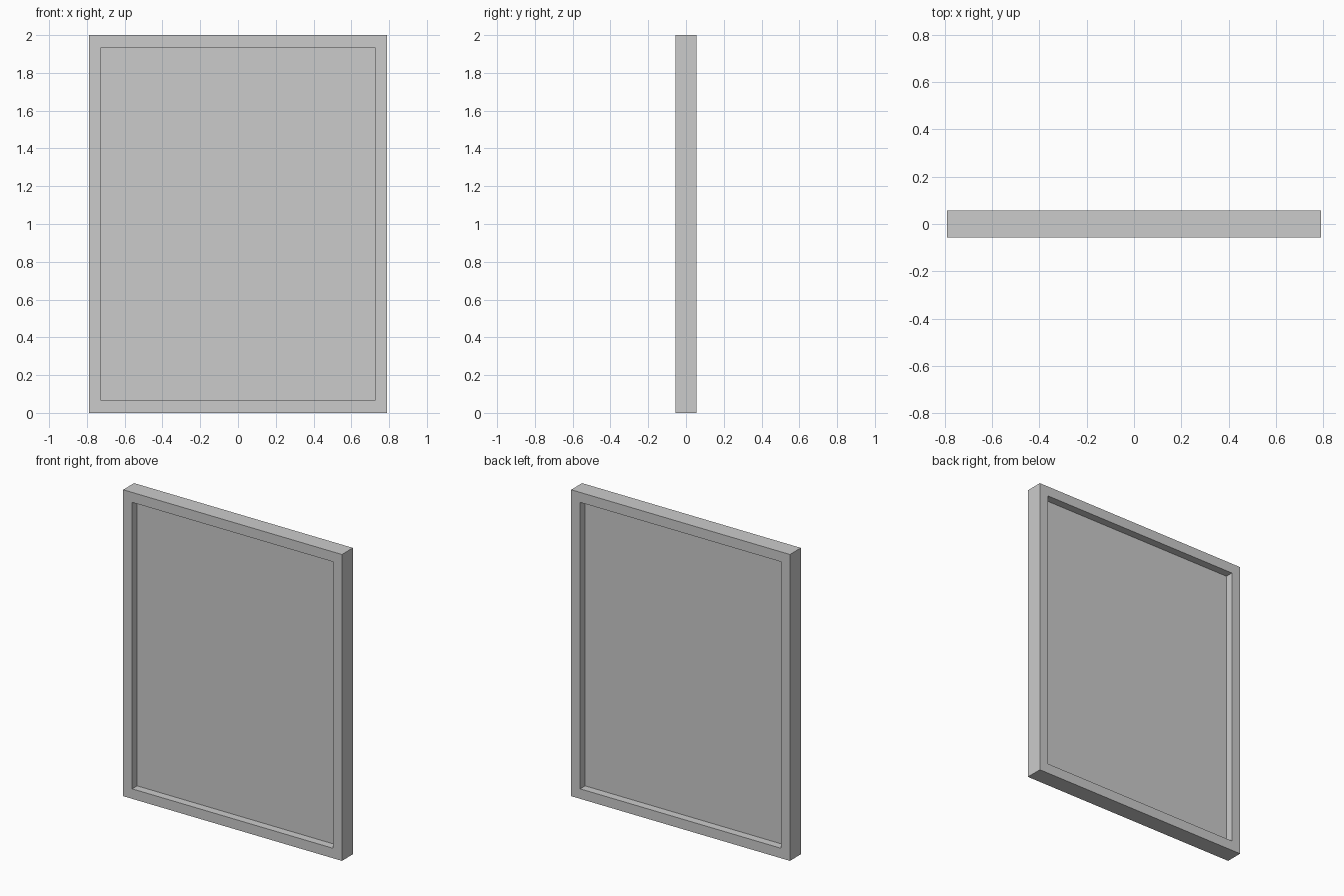
import bpy, bmesh

if "Cube" in bpy.data.objects:
    bpy.data.objects.remove(bpy.data.objects["Cube"])

W, H, D = 1.58, 2.0, 0.113   # outer width, height, depth
B = 0.065                    # frame border width
PANE = 0.01                  # pane thickness


def finish(name, bm):
    bmesh.ops.recalc_face_normals(bm, faces=bm.faces)
    me = bpy.data.meshes.new(name)
    bm.to_mesh(me)
    bm.free()
    ob = bpy.data.objects.new(name, me)
    bpy.context.collection.objects.link(ob)
    return ob


def rect(bm, inset, y):
    x, z0, z1 = W / 2 - inset, inset, H - inset
    return [bm.verts.new(p) for p in ((-x, y, z0), (x, y, z0), (x, y, z1), (-x, y, z1))]


# Mitred frame: rectangular profile swept around four corners
bm = bmesh.new()
loops = [rect(bm, 0, -D / 2), rect(bm, B, -D / 2), rect(bm, B, D / 2), rect(bm, 0, D / 2)]
for k in range(4):
    a, b = loops[k], loops[(k + 1) % 4]
    for i in range(4):
        j = (i + 1) % 4
        bm.faces.new((a[i], a[j], b[j], b[i]))
finish("window_frame", bm)

# Thin pane set in the middle of the frame depth
bm = bmesh.new()
front, back = rect(bm, B, -PANE / 2), rect(bm, B, PANE / 2)
bm.faces.new(front)
bm.faces.new(back[::-1])
for i in range(4):
    j = (i + 1) % 4
    bm.faces.new((front[i], front[j], back[j], back[i]))
finish("pane", bm)
